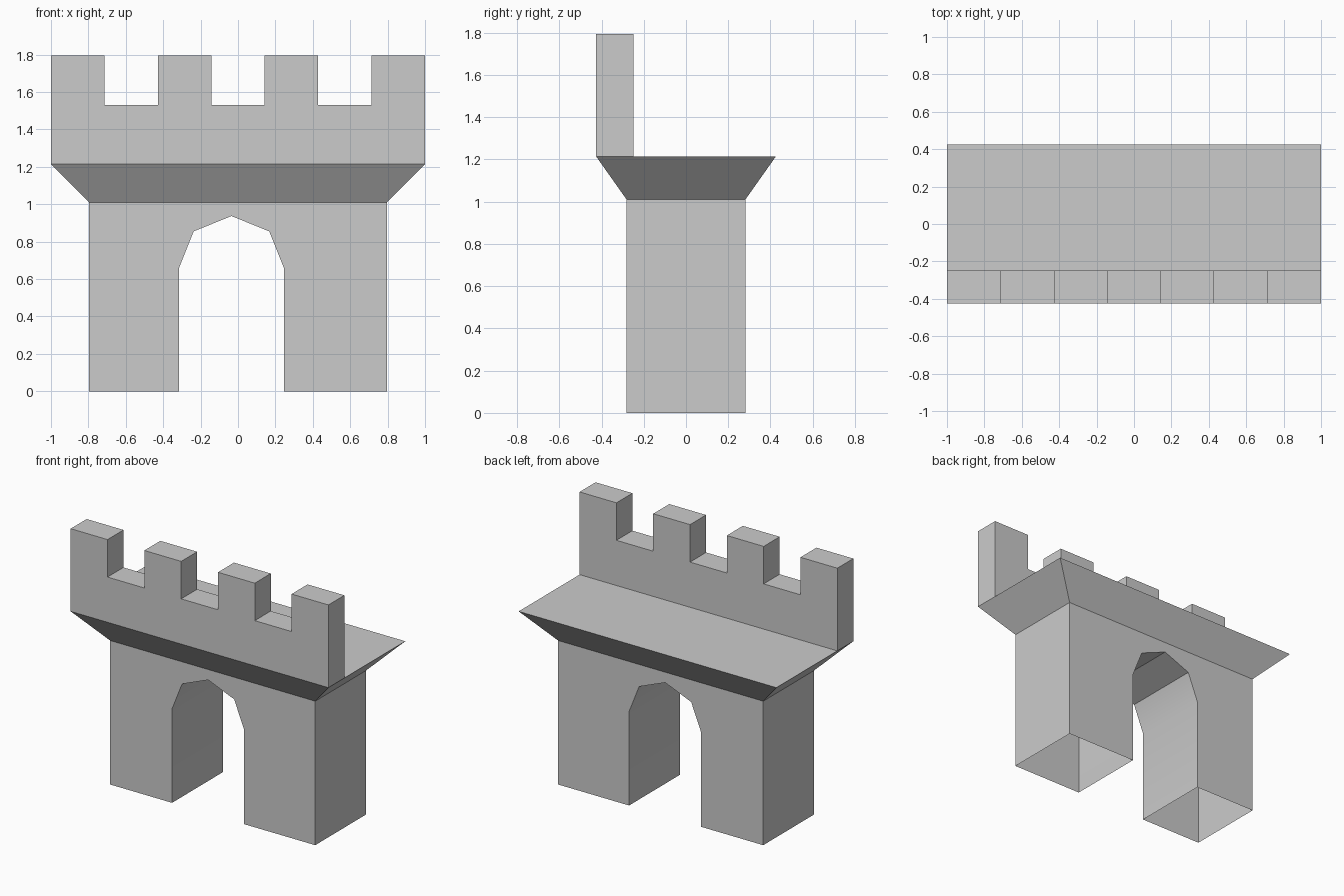
import bpy, bmesh
from math import radians

if "Cube" in bpy.data.objects:
    bpy.data.objects.remove(bpy.data.objects["Cube"])

WALL_X, WALL_Y, WALL_TOP = 0.796, 0.281, 1.01
DECK_X, DECK_Y, DECK_Z = 1.0, 0.426, 1.215
PARAPET_BACK, CRENEL_Z, TOP_Z = -0.249, 1.532, 1.795


def finish(bm, name, open_levels):
    """Remove horizontal faces at the given heights, then make the object."""
    bmesh.ops.recalc_face_normals(bm, faces=bm.faces[:])
    hidden = [f for f in bm.faces
              if any(all(abs(v.co.z - z) < 1e-4 for v in f.verts) for z in open_levels)]
    bmesh.ops.delete(bm, geom=hidden, context='FACES')
    mesh = bpy.data.meshes.new(name)
    bm.to_mesh(mesh)
    bm.free()
    obj = bpy.data.objects.new(name, mesh)
    bpy.context.collection.objects.link(obj)
    return obj


def extruded(name, profile, y0, y1, open_levels):
    """Extrude an x-z outline from y0 to y1."""
    bm = bmesh.new()
    face = bm.faces.new([bm.verts.new((x, y0, z)) for x, z in profile])
    ext = bmesh.ops.extrude_face_region(bm, geom=[face], use_keep_orig=True)
    moved = [g for g in ext['geom'] if isinstance(g, bmesh.types.BMVert)]
    bmesh.ops.translate(bm, verts=moved, vec=(0, y1 - y0, 0))
    return finish(bm, name, open_levels)


# Gate walls: hollow piers, open underneath, with a faceted arch
arch_x = -0.035
half_arch = [(0.28, 0.0), (0.28, 0.66), (0.202, 0.855)]
arch = ([(arch_x - x, z) for x, z in half_arch] + [(arch_x, 0.937)]
        + [(arch_x + x, z) for x, z in reversed(half_arch)])
walls = extruded("gate_walls",
                 [(-WALL_X, 0)] + arch + [(WALL_X, 0), (WALL_X, WALL_TOP), (-WALL_X, WALL_TOP)],
                 -WALL_Y, WALL_Y, (0, WALL_TOP))
bpy.context.view_layer.objects.active = walls
walls.select_set(True)
bpy.ops.object.shade_smooth_by_angle(angle=radians(30))

# Flared cornice carrying the walkway
bm = bmesh.new()
bmesh.ops.create_cube(bm, size=2)
for v in bm.verts:
    x, y, z = (DECK_X, DECK_Y, DECK_Z) if v.co.z > 0 else (WALL_X, WALL_Y, WALL_TOP)
    v.co = (v.co.x * x, v.co.y * y, z)
finish(bm, "cornice_walkway", (WALL_TOP,))

# Parapet: seven equal bays, alternating merlon and gap
outline = [(-1, DECK_Z)]
for i in range(7):
    z = TOP_Z if i % 2 == 0 else CRENEL_Z
    outline += [(-1 + 2 * i / 7, z), (-1 + 2 * (i + 1) / 7, z)]
outline.append((1, DECK_Z))
extruded("parapet", outline, -DECK_Y, PARAPET_BACK, (DECK_Z,))
